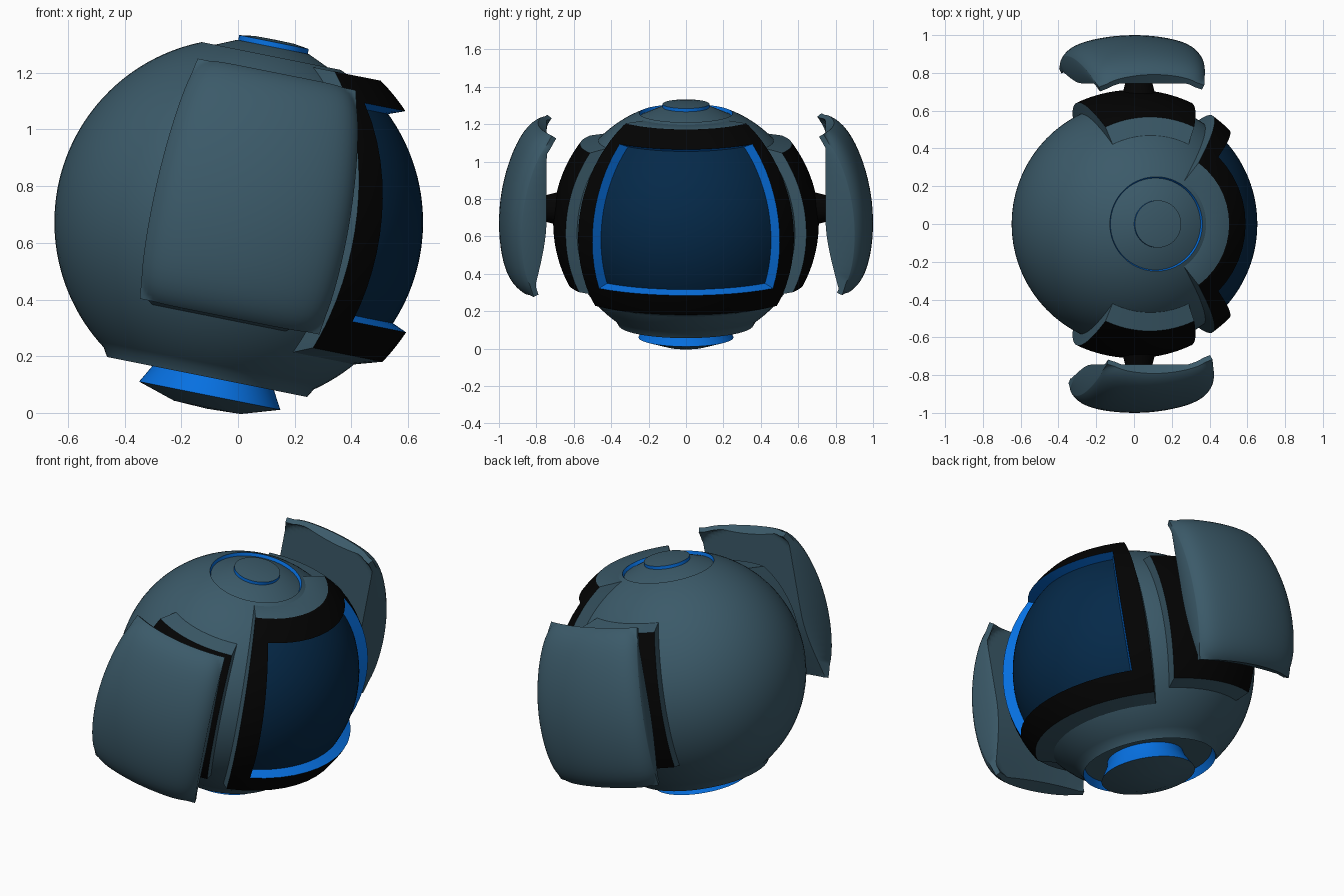
import bpy, bmesh, math
from mathutils import Matrix

if "Cube" in bpy.data.objects:
    bpy.data.objects.remove(bpy.data.objects["Cube"])

TILT = math.radians(11.3)
FRAME = Matrix.Translation((0, 0, 0.673)) @ Matrix.Rotation(TILT, 4, 'Y')
R = 0.648


def material(name, rgb):
    m = bpy.data.materials.new(name)
    m.diffuse_color = (*rgb, 1)
    m.use_nodes = True
    m.node_tree.nodes["Principled BSDF"].inputs["Base Color"].default_value = m.diffuse_color
    return m


SLATE = material("slate", (0.044, 0.102, 0.141))
BLUE = material("bright_blue", (0.002, 0.162, 0.75))
NAVY = material("navy", (0.0015, 0.022, 0.066))
BLACK = material("black", (0.001, 0.001, 0.001))


def finish(name, bm, mats, angle=35):
    bmesh.ops.remove_doubles(bm, verts=bm.verts, dist=1e-5)
    bmesh.ops.recalc_face_normals(bm, faces=bm.faces)
    me = bpy.data.meshes.new(name)
    bm.to_mesh(me)
    bm.free()
    for m in mats:
        me.materials.append(m)
    for p in me.polygons:
        p.use_smooth = True
    me.set_sharp_from_angle(angle=math.radians(angle))
    ob = bpy.data.objects.new(name, me)
    bpy.context.collection.objects.link(ob)
    ob.matrix_world = FRAME
    return ob


def lathe(name, profile, mats, blue_segments=(), n=72, x=0):
    """Spin (radius, height) points about the tilted axis."""
    bm = bmesh.new()
    rings = [[bm.verts.new((x + r * math.cos(2 * math.pi * i / n), r * math.sin(2 * math.pi * i / n), z))
              for i in range(n)] for r, z in profile]
    for k in range(len(rings) - 1):
        for i in range(n):
            j = (i + 1) % n
            f = bm.faces.new((rings[k][i], rings[k][j], rings[k + 1][j], rings[k + 1][i]))
            f.material_index = 1 if k in blue_segments else 0
    bmesh.ops.dissolve_degenerate(bm, dist=1e-6, edges=bm.edges)
    return finish(name, bm, mats)


def steps(stops, n):
    out = [stops[0]]
    for a, b in zip(stops, stops[1:]):
        out += [a + (b - a) * i / n for i in range(1, n + 1)]
    return out


def shell(name, lons, zs, r_in, r_out, mats, n=12, hole=False, flare=(0, 0, 0)):
    """Thick patch of a sphere: material 0 outside, 1 hole walls, 2 outer walls.
    flare widens the base by (degrees, bottom, top); the hole narrows inward."""
    bm = bmesh.new()

    def grid(rad, f, taper):
        lo = [lons[0] - f[0]] + lons[1:-1] + [lons[-1] + f[0]]
        hi = [zs[0] - f[1]] + zs[1:-1] + [zs[-1] + f[2]]
        if hole:
            lo[1] += taper * 40
            lo[2] -= taper * 40
            hi[1] += taper
            hi[2] -= taper
        return [[bm.verts.new((math.sqrt(rad * rad - z * z) * math.cos(math.radians(a)),
                               math.sqrt(rad * rad - z * z) * math.sin(math.radians(a)), z))
                 for z in steps(hi, n)] for a in steps(lo, n)]
    A, B = grid(r_in, flare, 0.025), grid(r_out, (0, 0, 0), 0)
    nl, nz = (len(lons) - 1) * n, (len(zs) - 1) * n

    def in_hole(i, j):
        return hole and n <= i < 2 * n and n <= j < 2 * n

    for i in range(nl):
        for j in range(nz):
            if in_hole(i, j):
                continue
            q = [(i, j), (i + 1, j), (i + 1, j + 1), (i, j + 1)]
            for g in (A, B):
                bm.faces.new([g[a][b] for a, b in q])
            for k, (di, dj) in enumerate([(0, -1), (1, 0), (0, 1), (-1, 0)]):
                u, v = i + di, j + dj
                inner = in_hole(u, v)
                if inner or not (0 <= u < nl and 0 <= v < nz):
                    (a, b), (c, d) = q[k], q[(k + 1) % 4]
                    f = bm.faces.new((A[a][b], A[c][d], B[c][d], B[a][b]))
                    f.material_index = 1 if inner else min(2, len(mats) - 1)
    loose = [v for v in bm.verts if not v.link_faces]
    bmesh.ops.delete(bm, geom=loose, context='VERTS')
    return finish(name, bm, mats)


# Ball body with a shallow blue-walled recess at each pole
a0, a1 = math.asin(0.25 / R), math.pi - math.asin(0.378 / R)
arc = [(R * math.sin(a), R * math.cos(a)) for a in steps([a0, a1], 48)]
body = [(0, 0.636), (0.13, 0.63), (0.243, 0.58)] + arc + [(0.36, -0.557), (0.345, -0.515), (0, -0.515)]
lathe("ball_body", body, [SLATE, BLUE], (2, len(body) - 3))

# Top button and flared foot
lathe("top_button", [(0, 0.657), (0.07, 0.656), (0.125, 0.648), (0.125, 0.61)], [SLATE, BLUE], (2,))
lathe("bottom_foot", [(0.205, -0.51), (0.215, -0.55), (0.254, -0.62), (0.12, -0.662), (0, -0.667)],
      [SLATE, BLUE], (0, 1), x=0.022)

# Front visor: black frame with blue inner walls and slate skirt, dark screen
shell("visor_frame", [-54.5, -45, 45, 54.5], [-0.383, -0.265, 0.5, 0.588], 0.646, 0.709,
      [BLACK, BLUE, SLATE], hole=True, flare=(1.5, 0.03, 0.0))
shell("visor_screen", [-45, 45], [-0.26, 0.495], 0.62, 0.653, [NAVY], n=28)


def side_pad(name, centre):
    """Pillow-shaped plate: spherical outside, nearly flat inside."""
    n, half = 28, math.radians(21.3)
    mid = math.radians(centre)
    side = math.radians(90 if centre > 0 else -90)
    lo, hi = math.radians(-20.5), math.radians(34.5)
    bm = bmesh.new()
    outer, inner = [], []
    for i in range(n + 1):
        u = math.sin((2 * i / n - 1) * math.pi / 2)
        ro, ri = [], []
        for j in range(n + 1):
            v = math.sin((2 * j / n - 1) * math.pi / 2)
            lon, lat = mid + u * half, (lo + hi) / 2 + v * (hi - lo) / 2
            r1 = 1.0 - 0.04 * min(1.25, u ** 8 + v ** 8)
            flat = 0.745 / (math.cos(lat) * math.cos(lon - side))
            r0 = min(flat + 0.09 * max(0, -v) ** 2, r1 - 0.03)
            for row, r in ((ro, r1), (ri, r0)):
                row.append(bm.verts.new((r * math.cos(lat) * math.cos(lon),
                                         r * math.cos(lat) * math.sin(lon), r * math.sin(lat))))
        outer.append(ro)
        inner.append(ri)
    for i in range(n):
        for g in (outer, inner):
            for j in range(n):
                bm.faces.new((g[i][j], g[i + 1][j], g[i + 1][j + 1], g[i][j + 1]))
        for e in (0, n):
            bm.faces.new((outer[i][e], outer[i + 1][e], inner[i + 1][e], inner[i][e]))
            bm.faces.new((outer[e][i], outer[e][i + 1], inner[e][i + 1], inner[e][i]))
    return finish(name, bm, [SLATE], 50)


# Side assemblies: black backing plate with slate skirt, neck and pad
for label, s, centre in (("near", -1, -87.5), ("far", 1, 91)):
    shell(label + "_side_plate", [s * 90 - 25, s * 90 + 25], [-0.325, 0.428], 0.646, 0.71,
          [BLACK, BLUE, SLATE], n=24, flare=(1, 0.02, 0.02))
    bm = bmesh.new()
    bmesh.ops.create_cone(bm, cap_ends=True, segments=24, radius1=0.09, radius2=0.06, depth=0.12,
                          matrix=Matrix.Translation((0.01, s * 0.735, 0.08))
                          @ Matrix.Rotation(-s * math.pi / 2, 4, 'X'))
    finish(label + "_neck", bm, [BLACK])
    side_pad(label + "_side_pad", centre)
